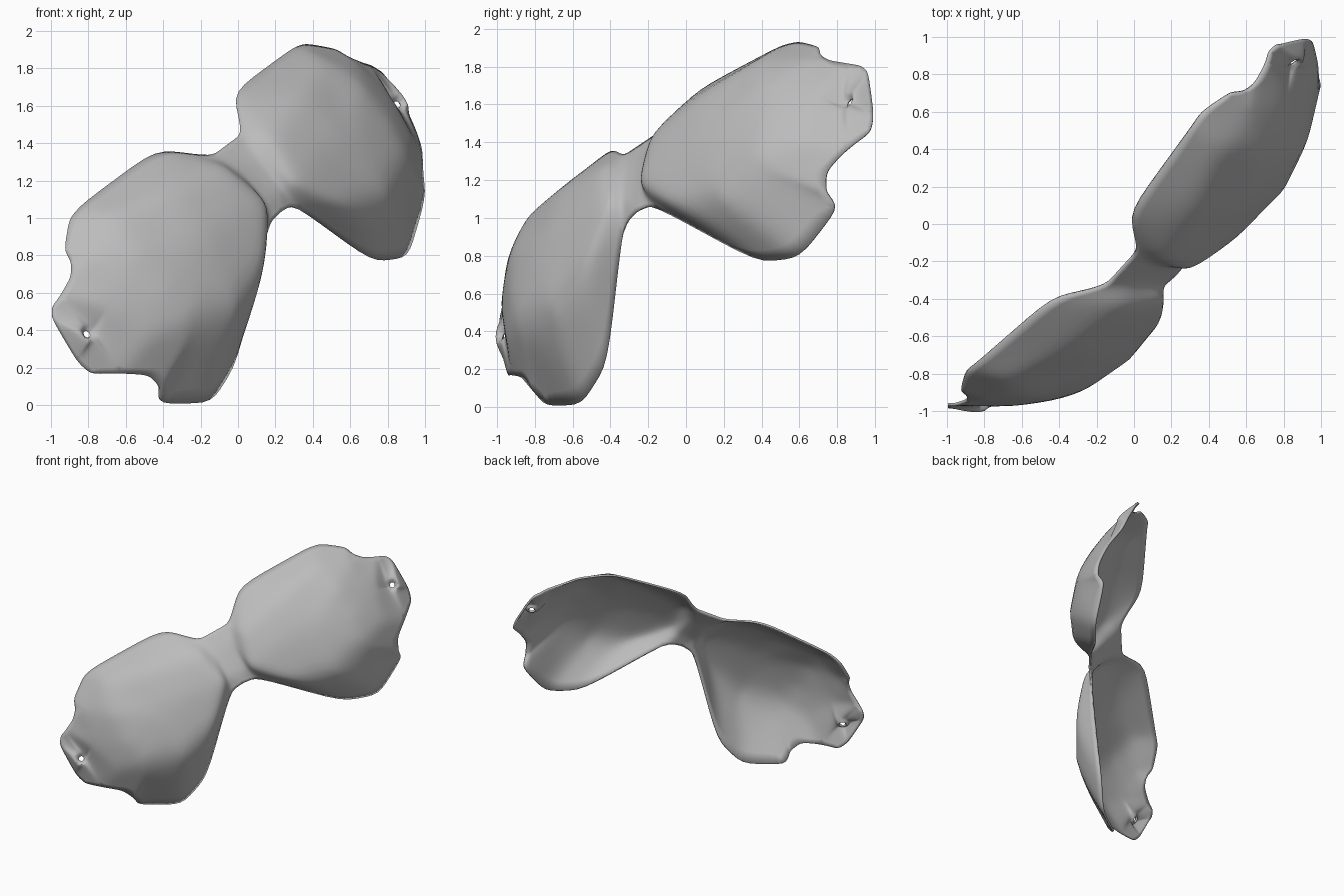
import bpy, bmesh, math
from mathutils import Vector, Matrix
from mathutils.geometry import delaunay_2d_cdt

if "Cube" in bpy.data.objects:
    bpy.data.objects.remove(bpy.data.objects["Cube"])

# Half of the shield in its own frame: (across, up, forward)
rim = [(0, .235, 0), (.135, .235, 0), (.344, .45, -.073), (.93, .455, -.14),
       (1.05, .435, -.17), (1.203, .32, -.188), (1.233, .239, -.18),
       (1.289, .18, -.195), (1.386, .137, -.255), (1.431, .123, -.298),
       (1.474, .07, -.318), (1.476, -.19, -.38), (1.448, -.285, -.39),
       (1.342, -.381, -.325), (1.219, -.482, -.296), (1.172, -.574, -.338),
       (1.166, -.629, -.435), (.873, -.792, -.44), (.601, -.703, -.379),
       (.114, -.237, -.02), (0, -.225, 0)]
# Crease around the front panel
panel = [(.2, .13, .1), (.565, .21, .08), (.92, .28, .0), (1.15, .18, -.08),
         (1.25, -.07, -.14), (1.18, -.33, -.14), (.92, -.43, -.02),
         (.669, -.51, 0), (.395, -.452, .02), (.13, -.16, .1)]
# Gentle bulge of the panel, and the bridge
inner = [(.65, -.1, .09), (1.0, .05, .025), (1.0, -.2, .005), (.38, -.1, .1),
         (0, .08, .025), (0, -.12, .025), (.09, .08, .03), (.08, -.12, .03)]


def circle(r, w):
    return [(1.378 + r * math.cos(i * math.pi / 4),
             -.109 + r * math.sin(i * math.pi / 4), w) for i in range(8)]


hole = circle(.02, -.29)
collar = circle(.055, -.262)

pts = rim + panel + inner + hole + collar
p0 = len(rim)
h0 = p0 + len(panel) + len(inner)


def loop(start, n):
    return [(start + i, start + (i + 1) % n) for i in range(n)]


edges = loop(p0, len(panel)) + loop(h0, 8) + loop(h0 + 8, 8)
co, _, tris, orig, _, _ = delaunay_2d_cdt(
    [Vector(p[:2]) for p in pts], edges, [list(range(p0))[::-1]], 1, 1e-5)

bm = bmesh.new()
ids = [o[0] for o in orig]
vs = [bm.verts.new(pts[i]) for i in ids]
for t in tris:
    if not all(h0 <= ids[i] < h0 + 8 for i in t):      # leave the strap hole open
        bm.faces.new([vs[i] for i in t])

# Refine, mirror to the other half and soften the creases
bmesh.ops.subdivide_edges(bm, edges=bm.edges[:], cuts=5, use_grid_fill=True)
bmesh.ops.triangulate(bm, faces=[f for f in bm.faces if len(f.verts) > 4])
bmesh.ops.mirror(bm, geom=bm.verts[:] + bm.edges[:] + bm.faces[:],
                 axis='X', merge_dist=1e-4)
bmesh.ops.remove_doubles(bm, verts=bm.verts[:], dist=1e-4)
bmesh.ops.recalc_face_normals(bm, faces=bm.faces[:])
if sum(f.normal.z * f.calc_area() for f in bm.faces) < 0:
    bmesh.ops.reverse_faces(bm, faces=bm.faces[:])
for step in range(6):
    new = {}
    for v in bm.verts:
        links = [e for e in v.link_edges if e.is_boundary] or v.link_edges[:]
        if v.is_boundary and step > 2:
            continue
        mean = sum((e.other_vert(v).co for e in links), Vector()) / len(links)
        new[v] = v.co.lerp(mean, .5)
    for v, c in new.items():
        v.co = c

me = bpy.data.meshes.new("eye_shield")
bm.to_mesh(me)
bm.free()
shield = bpy.data.objects.new("eye_shield", me)
bpy.context.collection.objects.link(shield)

# Tilted pose
across = Vector((.602, .662, .446)).normalized()
up = Vector((-.64, .063, .765))
up = (up - across * up.dot(across)).normalized()
fwd = across.cross(up)
rot = Matrix((across, up, fwd)).transposed().to_4x4()
shield.matrix_world = Matrix.Translation((.09, -.255, 1.21)) @ rot

# Thin sheet
sheet = shield.modifiers.new("sheet", 'SOLIDIFY')
sheet.thickness = .016
sheet.offset = -1

grey = bpy.data.materials.new("grey")
grey.diffuse_color = (.5, .5, .5, 1)
grey.use_nodes = True
grey.node_tree.nodes["Principled BSDF"].inputs["Base Color"].default_value = grey.diffuse_color
me.materials.append(grey)

bpy.context.view_layer.objects.active = shield
shield.select_set(True)
bpy.ops.object.shade_smooth_by_angle(angle=math.radians(40))
